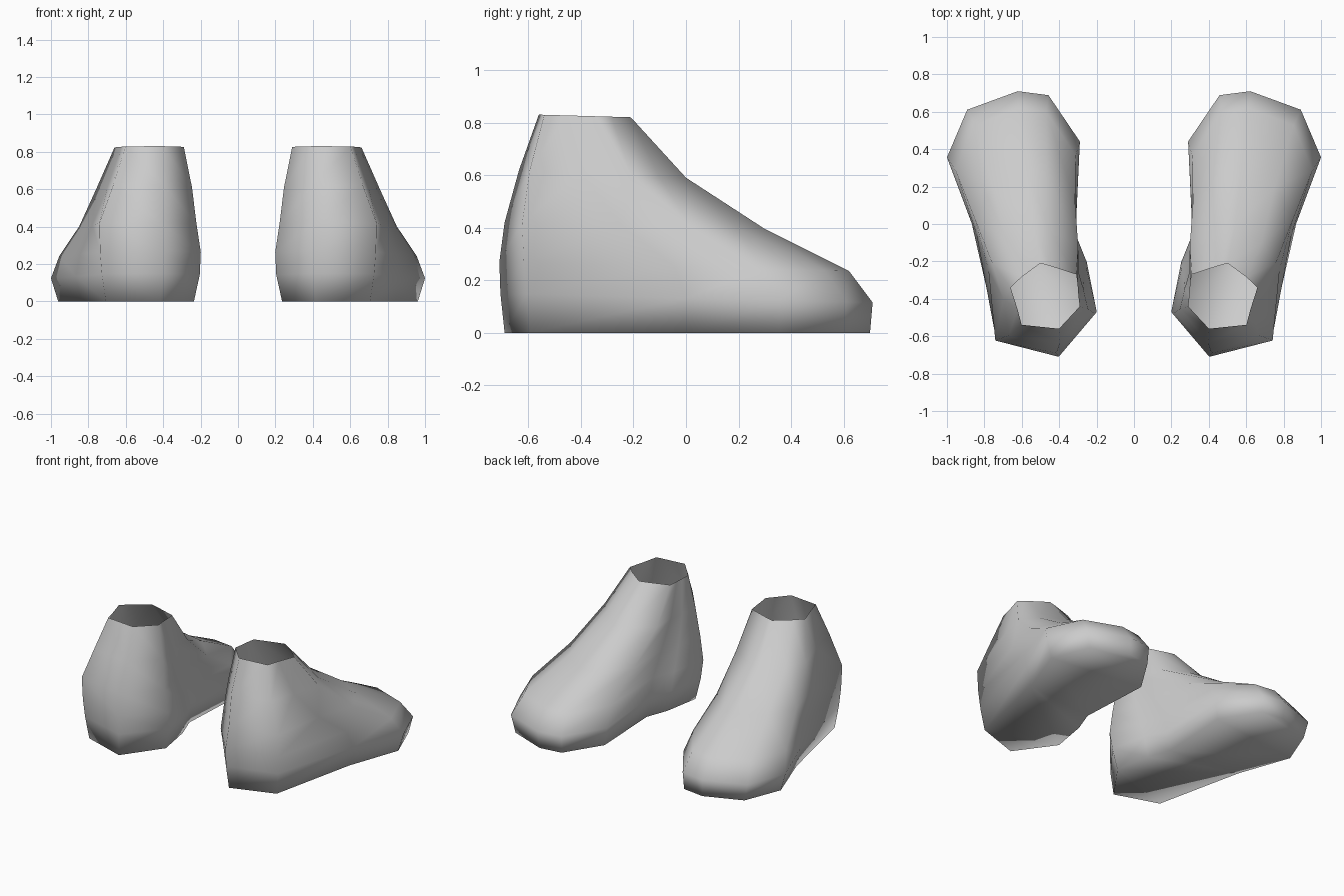
import bpy, bmesh

if "Cube" in bpy.data.objects:
    bpy.data.objects.remove(bpy.data.objects["Cube"])

grey = bpy.data.materials.new("plain grey")
grey.diffuse_color = (0.6, 0.6, 0.6, 1)
grey.use_nodes = True
grey.node_tree.nodes["Principled BSDF"].inputs["Base Color"].default_value = grey.diffuse_color

# Outlines as (inner-to-outer, heel-to-toe) fractions: footprint and ankle opening
FOOT = [(.43, 0), (1, .07), (.95, .5), (1, .75), (.765, .93), (.39, 1),
        (.185, .985), (0, .81), (.11, .46), (.04, .355), (0, .18)]
ANKLE = [(.30, 0), (.84, .06), (.9, .3), (1, .63), (.84, .79), (.57, 1),
         (.43, .96), (.05, .83), (.03, .66), (.02, .51), (0, .34)]

# Rings from sole to ankle: heel y, z; toe y, z; inner x at heel, toe;
# outer x at heel, toe; blend from footprint to ankle outline
RINGS = [
    (-.69, 0, .70, 0, .215, .33, .68, 1.055, 0),
    (-.706, .15, .71, .115, .18, .315, .70, 1.10, 0),
    (-.71, .27, .62, .235, .167, .345, .715, 1.035, 0),
    (-.69, .42, .30, .395, .19, .335, .755, .885, .25),
    (-.635, .62, 0, .59, .227, .295, .715, .78, .65),
    (-.56, .83, -.21, .82, .29, .29, .66, .66, 1),
]

# Sole strips across the footprint, as outline corner numbers
SOLE = [(10, 0, 1), (9, 10, 1, 2), (8, 9, 2), (7, 8, 2, 3), (6, 7, 3, 4), (5, 6, 4)]


def mix(a, b, t):
    return a + (b - a) * t


def make_shoe(name, side):
    bm = bmesh.new()
    loops = []
    for yb, zb, yf, zf, in0, in1, out0, out1, w in RINGS:
        loop = []
        for f, k in zip(FOOT, ANKLE):
            a, t = mix(f[0], k[0], w), mix(f[1], k[1], w)
            x = mix(mix(in0, in1, t), mix(out0, out1, t), a)
            loop.append(bm.verts.new((side * x, mix(yb, yf, t), mix(zb, zf, t))))
        loops.append(loop)
    # Walls, open at the ankle
    n = len(FOOT)
    for low, high in zip(loops, loops[1:]):
        for i in range(n):
            j = (i + 1) % n
            bm.faces.new((low[i], low[j], high[j], high[i]))
    # Flat sole
    for strip in SOLE:
        bm.faces.new([loops[0][i] for i in reversed(strip)])
    if side < 0:
        bmesh.ops.reverse_faces(bm, faces=bm.faces[:])
    for face in bm.faces:
        face.smooth = True
    mesh = bpy.data.meshes.new(name)
    bm.to_mesh(mesh)
    bm.free()
    mesh.materials.append(grey)
    bpy.context.collection.objects.link(bpy.data.objects.new(name, mesh))


make_shoe("right_shoe", 1)
make_shoe("left_shoe", -1)
